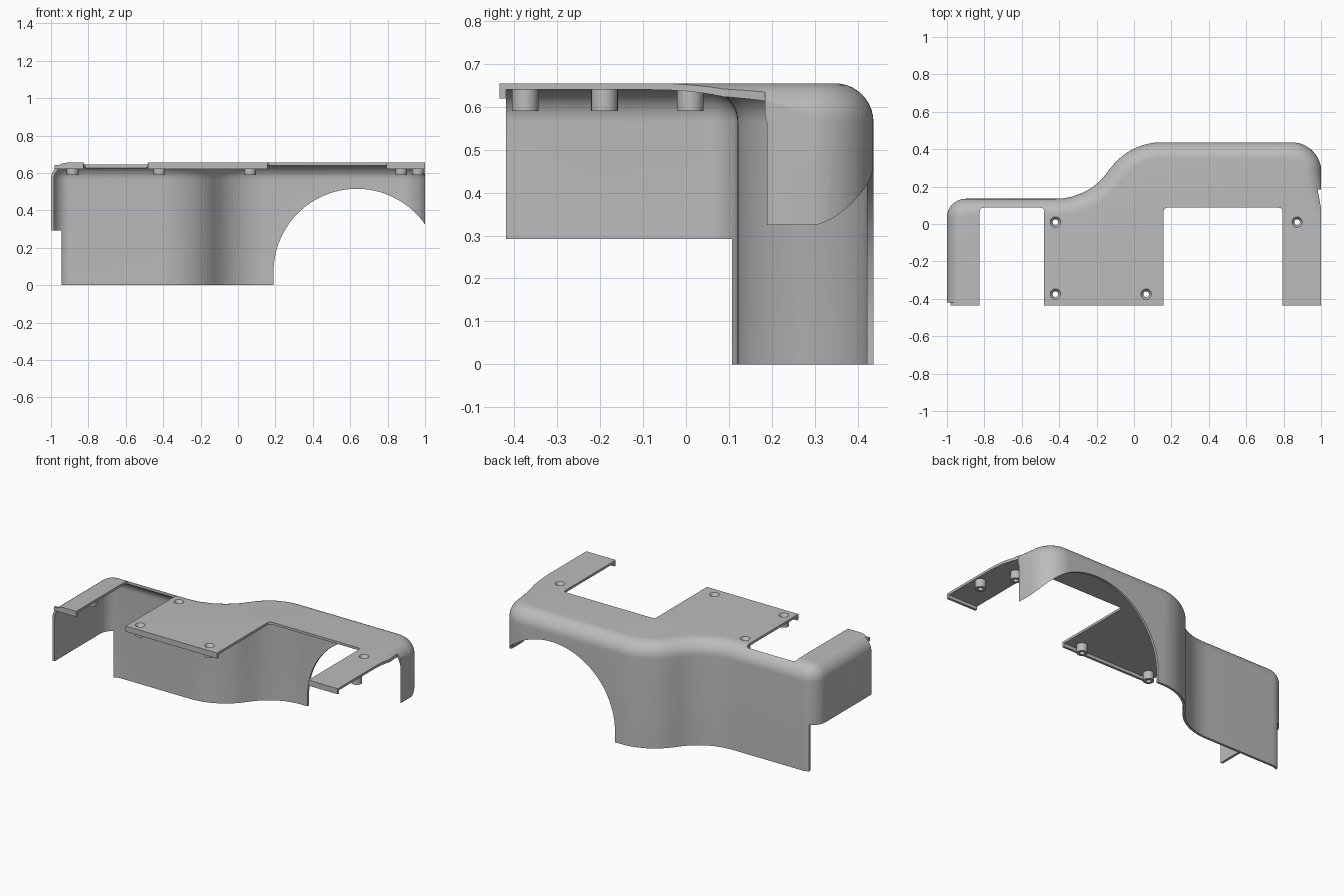
import bpy, bmesh, math
from mathutils import Vector

cube = bpy.data.objects.get("Cube")
if cube:
    bpy.data.objects.remove(cube, do_unlink=True)

TOP, WALL, ROUND, FRONT = 0.655, 0.015, 0.09, -0.435

grey = bpy.data.materials.new("plain_grey")
grey.use_nodes = True
colour = (0.5, 0.5, 0.5, 1)
grey.diffuse_color = colour
grey.node_tree.nodes["Principled BSDF"].inputs["Base Color"].default_value = colour


def make_object(name, bm):
    mesh = bpy.data.meshes.new(name)
    bm.to_mesh(mesh)
    bm.free()
    mesh.materials.append(grey)
    ob = bpy.data.objects.new(name, mesh)
    bpy.context.collection.objects.link(ob)
    return ob


def activate(ob):
    bpy.ops.object.select_all(action='DESELECT')
    ob.select_set(True)
    bpy.context.view_layer.objects.active = ob


def arc(cx, cy, r, start, end, steps):
    angles = [math.radians(start + (end - start) * i / steps) for i in range(steps + 1)]
    return [(cx + r * math.cos(a), cy + r * math.sin(a)) for a in angles]


def prism(name, pts, low, high, along_y=False):
    """Extrude a flat outline along z, or along y for outlines in x and z."""
    bm = bmesh.new()
    place = (lambda p, h: (p[0], h, p[1])) if along_y else (lambda p, h: (p[0], p[1], h))
    face = bm.faces.new([bm.verts.new(place(p, low)) for p in pts])
    ext = bmesh.ops.extrude_face_region(bm, geom=[face])
    verts = [g for g in ext["geom"] if isinstance(g, bmesh.types.BMVert)]
    move = (0, high - low, 0) if along_y else (0, 0, high - low)
    bmesh.ops.translate(bm, verts=verts, vec=move)
    bmesh.ops.recalc_face_normals(bm, faces=bm.faces)
    return make_object(name, bm)


def box(name, x0, x1, y0, y1, z0, z1):
    return prism(name, [(x0, y0), (x1, y0), (x1, y1), (x0, y1)], z0, z1)


def cut(ob, cutter):
    activate(ob)
    mod = ob.modifiers.new("cut", 'BOOLEAN')
    mod.operation, mod.solver, mod.object = 'DIFFERENCE', 'EXACT', cutter
    bpy.ops.object.modifier_apply(modifier=mod.name)
    bpy.data.objects.remove(cutter, do_unlink=True)


def smooth(ob):
    activate(ob)
    bpy.ops.object.shade_smooth_by_angle(angle=math.radians(30))


# Plan outline of the cover: left end, back with S-bend, slightly splayed right end
bend, turn = 0.3426, 56.3
path = [(-1, FRONT)] + arc(-0.9, 0.035, 0.1, 180, 90, 12)
path += arc(-0.42, 0.135 + bend, bend, 270, 270 + turn, 16)
path += arc(0.15, 0.437 - bend, bend, 90 + turn, 90, 16)[1:]
path += arc(0.842, 0.277, 0.16, 90, 8, 14)
path += [(1.015, 0.19), (1.1, -0.1), (1.19, -0.3), (1.19, FRONT)]
path = [Vector(p) for p in path]

# Inward mitred directions along the outline
inward = []
for i, p in enumerate(path):
    before = (p - path[i - 1]).normalized() if i else None
    after = (path[i + 1] - p).normalized() if i + 1 < len(path) else before
    before = before or after
    tangent = (before + after).normalized()
    inward.append(Vector((tangent.y, -tangent.x)) / max(0.5, tangent.dot(after)))

# Side wall rolling over a fillet into the flat top
section = [(0, 0)] + [(ROUND - x, TOP - ROUND + z)
                      for x, z in arc(0, 0, ROUND, 0, 90, 10)]
bm = bmesh.new()
columns = []
for p, n in zip(path, inward):
    columns.append([bm.verts.new((*(p + n * d), z)) for d, z in section])
for a, b in zip(columns, columns[1:]):
    for j in range(len(section) - 1):
        bm.faces.new((a[j], a[j + 1], b[j + 1], b[j]))
bm.faces.new([c[-1] for c in reversed(columns)])
cover = make_object("cover_shell", bm)
activate(cover)
solid = cover.modifiers.new("thickness", 'SOLIDIFY')
solid.thickness, solid.offset, solid.use_even_offset = WALL, -1, True
bpy.ops.object.modifier_apply(modifier=solid.name)

# Trim the right end, the short left wall and the front corner
cut(cover, box("trim", 1, 1.5, -1, 1, -0.1, 1))
cut(cover, box("trim", -1.2, -0.945, -1, 1, -0.1, 0.292))
cut(cover, box("trim", -1.2, -0.8, -1, -0.42, -0.1, 0.62))
cut(cover, box("trim", -1.2, -0.98, -1, -0.42, 0.5, 1))
cut(cover, prism("trim", [(0.982, 0.184), (1.1, 0.184), (1.1, 0.09), (0.999, 0.09)], 0.55, 1))

# Large arch through the back wall
arch = [(1.08, -0.1)] + arc(0.635, 0.07, 0.445, 0, 180, 64) + [(0.19, -0.1)]
cut(cover, prism("arch", arch, -1, 1, along_y=True))

# Two open windows in the top with rounded inner corners
for x0, x1 in ((-0.825, -0.48), (0.158, 0.795)):
    r, back = 0.02, 0.087
    outline = [(x0, -1), (x1, -1)]
    outline += arc(x1 - r, back - r, r, 0, 90, 5) + arc(x0 + r, back - r, r, 90, 180, 5)
    cut(cover, prism("window", outline, 0.6, 1))

# Screw holes
screws = [(-0.42, 0.01), (-0.42, -0.375), (0.065, -0.375), (0.872, 0.01)]
for x, y in screws:
    cut(cover, prism("hole", arc(x, y, 0.028, 0, 345, 23), 0.6, 1))
smooth(cover)

# Small lips under the front edges
for name, x0, x1 in (("left_arm_lip", -0.98, -0.825), ("middle_lip", -0.48, 0.158),
                     ("right_arm_lip", 0.795, 1)):
    box(name, x0, x1, FRONT, FRONT + 0.015, 0.62, 0.642)


# Bosses turned from a closed profile
def boss(name, x, y, profile):
    bm = bmesh.new()
    ring = [bm.verts.new((x + r, y, z)) for r, z in profile]
    edges = [bm.edges.new((ring[i - 1], ring[i])) for i in range(len(ring))]
    bmesh.ops.spin(bm, geom=ring + edges, cent=(x, y, 0), axis=(0, 0, 1),
                   angle=math.tau, steps=24, use_merge=True)
    bmesh.ops.remove_doubles(bm, verts=bm.verts, dist=0.0001)
    bmesh.ops.recalc_face_normals(bm, faces=bm.faces)
    smooth(make_object(name, bm))


foot = [(0.015, 0.59), (0.031, 0.59), (0.031, 0.641)]
for i, (x, y) in enumerate(screws):
    boss(f"screw_boss_{i + 1}", x, y, foot + [(0.028, 0.641), (0.028, TOP), (0.015, 0.636)])
for name, x in (("left_blind_boss", -0.885), ("right_blind_boss", 0.962)):
    boss(name, x, -0.19, foot + [(0.015, 0.641)])
